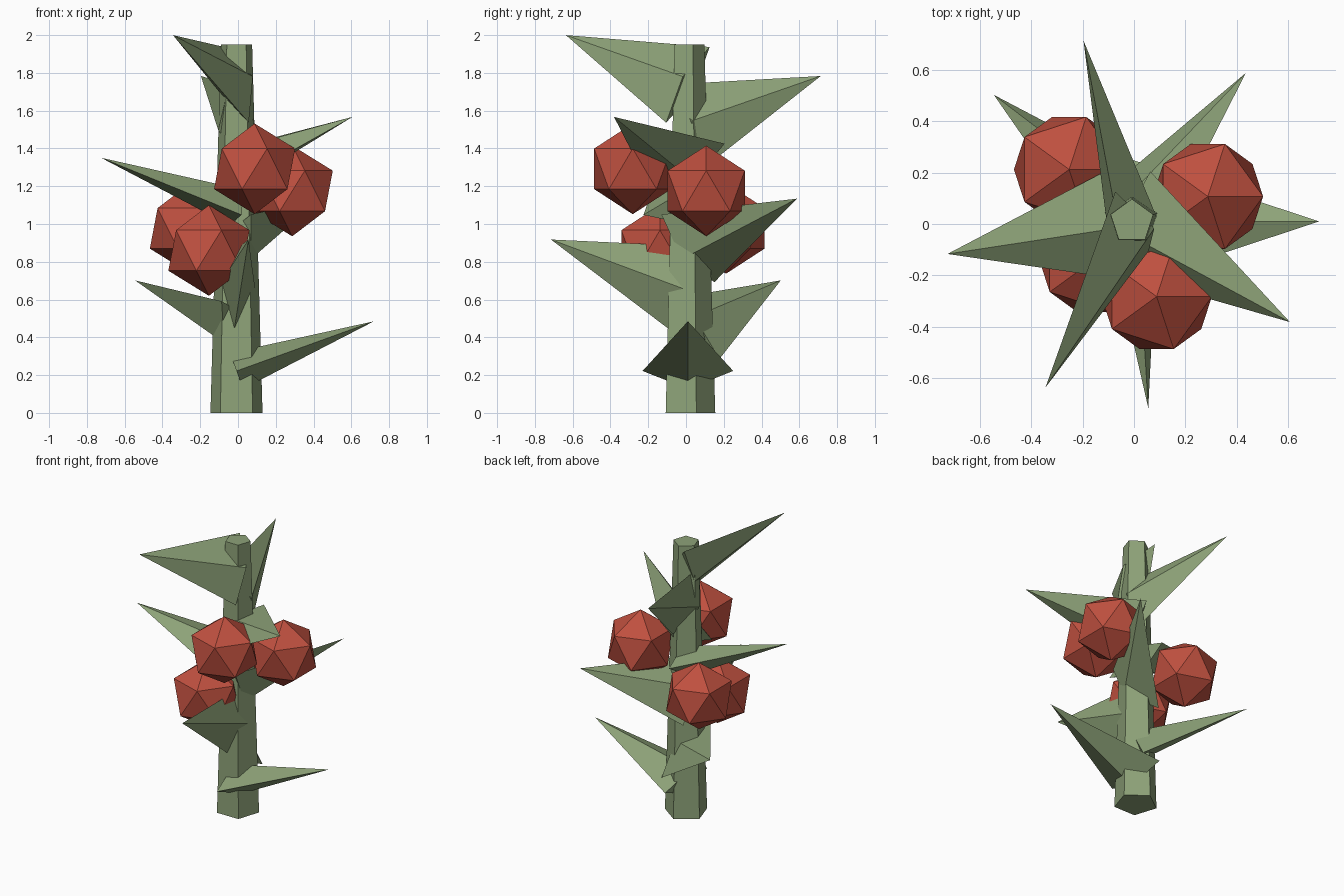
import bpy, bmesh, math
from mathutils import Vector, Matrix

if "Cube" in bpy.data.objects:
    bpy.data.objects.remove(bpy.data.objects["Cube"])

CX, CY = -0.008, 0.01  # stem axis


def material(name, rgb):
    m = bpy.data.materials.new(name)
    m.diffuse_color = (*rgb, 1)
    m.use_nodes = True
    m.node_tree.nodes["Principled BSDF"].inputs["Base Color"].default_value = m.diffuse_color
    return m


green = material("leaf green", (0.27, 0.365, 0.19))
red = material("berry red", (0.52, 0.08, 0.05))


def add(name, bm, mat, matrix):
    mesh = bpy.data.meshes.new(name)
    bm.to_mesh(mesh)
    bm.free()
    mesh.materials.append(mat)
    ob = bpy.data.objects.new(name, mesh)
    ob.matrix_world = matrix
    bpy.context.collection.objects.link(ob)


def cone(sides, r1, r2, depth):
    # cone standing on its base, first corner towards +y
    bm = bmesh.new()
    bmesh.ops.create_cone(bm, cap_ends=True, segments=sides, radius1=r1, radius2=r2,
                          depth=depth, matrix=Matrix.Translation((0, 0, depth / 2)))
    bmesh.ops.remove_doubles(bm, verts=bm.verts, dist=1e-5)
    return bm


# tapered five-sided stem
add("stem", cone(5, 0.145, 0.087, 1.95), green, Matrix.Translation((CX, CY, 0)))

# flattened four-sided leaves climbing in a golden-angle spiral
for i in range(8):
    a = math.radians(137.5 * i)
    d = Vector((0.728 * math.cos(a), 0.728 * math.sin(a), 0.263))
    bm = cone(4, 0.24, 0, d.length)
    bmesh.ops.scale(bm, vec=(0.42, 1, 1), verts=bm.verts)
    turn = Vector((0, 0, 1)).rotation_difference(d.normalized()).to_matrix().to_4x4()
    add(f"leaf_{i + 1}", bm, green,
        Matrix.Translation((CX, CY, 0.222 + 0.2164 * i)) @ turn)

# faceted berries
berries = [(0.088, -0.282, 1.292), (0.287, 0.107, 1.175),
           (-0.252, 0.212, 0.977), (-0.154, -0.138, 0.86)]
for i, p in enumerate(berries):
    bm = bmesh.new()
    bmesh.ops.create_icosphere(bm, subdivisions=1, radius=0.24)
    add(f"berry_{i + 1}", bm, red, Matrix.Translation(p))
